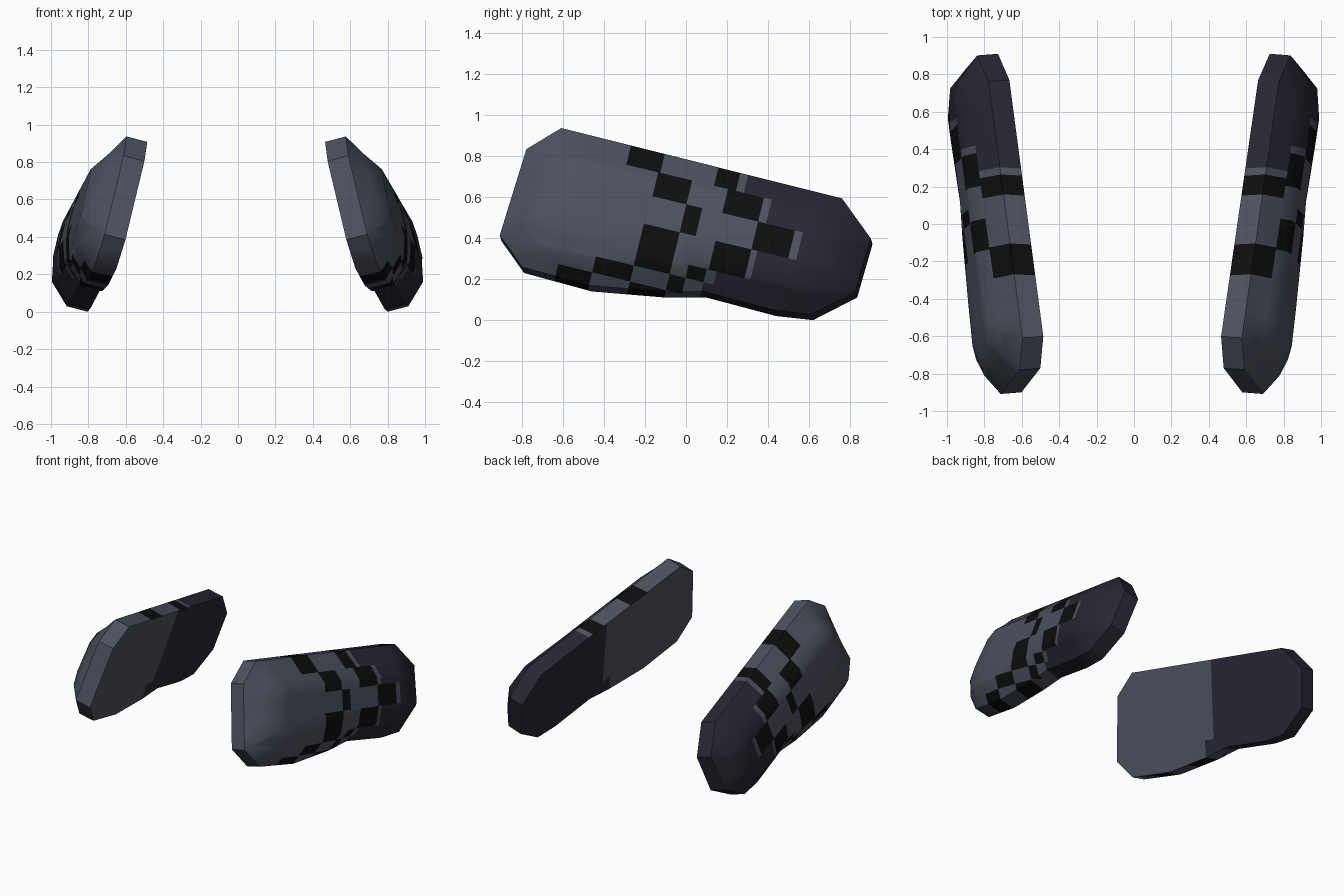
import bpy, bmesh, math
from mathutils import Vector

if "Cube" in bpy.data.objects:
    bpy.data.objects.remove(bpy.data.objects["Cube"])

# Inner face plane: x = A + B*y + C*z
A, B, C = 0.751, 0.079, -0.262
N = Vector((1, -B, -C)).normalized()
# Slanted pattern axes in the side view
U = Vector((0, 0.972, -0.233))
V = Vector((0, 0.233, 0.972))

# Side outline (y, z) of the inner face
OUTLINE = [(-0.60, 0.908), (-0.77, 0.805), (-0.90, 0.385), (-0.79, 0.23),
           (-0.46, 0.14), (-0.10, 0.11), (0.10, 0.11), (0.44, 0.02),
           (0.62, 0.0), (0.835, 0.11), (0.91, 0.37), (0.77, 0.565)]
SPINE = (Vector((-0.48, 0.53)), Vector((0.50, 0.32)))

# Checker rows: upper v limit, end of the grey area, black spans along u
ROWS = [(0.12, 0.04, [(-0.67, -0.50), (-0.31, -0.13)]),
        (0.20, 0.04, [(-0.50, -0.31), (-0.13, -0.05)]),
        (0.265, 0.09, [(-0.31, -0.13), (-0.05, 0.04)]),
        (0.41, 0.26, [(-0.31, -0.13), (0.05, 0.23)]),
        (0.55, 0.455, [(-0.13, -0.05), (0.23, 0.415)]),
        (0.67, 0.27, [(-0.30, -0.13), (0.05, 0.23)]),
        (9.0, 0.13, [(-0.46, -0.29), (-0.02, 0.09)])]


def material(name, color):
    m = bpy.data.materials.new(name)
    m.diffuse_color = (*color, 1)
    m.use_nodes = True
    m.node_tree.nodes["Principled BSDF"].inputs["Base Color"].default_value = m.diffuse_color
    return m


MATS = [material("slate_grey", (0.075, 0.082, 0.112)),
        material("dark_navy", (0.021, 0.019, 0.032)),
        material("black_check", (0.004, 0.004, 0.004))]


def inset(p, d):
    """Move an outline point towards the pad's spine."""
    a, b = SPINE
    t = max(0, min(1, (p - a).dot(b - a) / (b - a).length_squared))
    return p + (a.lerp(b, t) - p).normalized() * d


def place(p, h):
    return Vector((A + B * p.x + C * p.y, p.x, p.y)) + N * h


def shade_index(face):
    c = face.calc_center_median()
    u, v = c.dot(U), c.dot(V)
    if face.normal.dot(N) < -0.9:
        return 0 if u < (-0.05 if v > 0.2 else -0.13) else 1
    for top, end, spans in ROWS:
        if v < top:
            if any(a < u < b for a, b in spans):
                return 2
            return 0 if u < end else 1


def make_pad(name, mirrored):
    bm = bmesh.new()
    # Flat back, upright rim, bevel and shallow dome
    pts = [Vector(p) for p in OUTLINE]
    rings = [[place(p, 0) for p in pts],
             [place(p, 0.115) for p in pts],
             [place(inset(p, 0.11), 0.228 - 0.055 * p.y) for p in pts],
             [place(inset(p, 0.22), 0.252) for p in pts]]
    rings = [[bm.verts.new(co) for co in r] for r in rings]
    n = len(pts)
    bm.faces.new(rings[0])
    bm.faces.new(rings[-1])
    for lo, hi in zip(rings, rings[1:]):
        for i in range(n):
            j = (i + 1) % n
            bm.faces.new((lo[i], lo[j], hi[j], hi[i]))
    bmesh.ops.recalc_face_normals(bm, faces=bm.faces[:])

    # Cut the checker grid into the surface and colour each cell
    u_cuts = {e for _, end, spans in ROWS for e in [end, *sum(spans, ())]}
    cuts = [(U, k) for k in sorted(u_cuts)] + [(V, r[0]) for r in ROWS[:-1]]
    for axis, k in cuts:
        geom = bm.verts[:] + bm.edges[:] + bm.faces[:]
        bmesh.ops.bisect_plane(bm, geom=geom, dist=1e-5,
                               plane_co=axis * k, plane_no=axis)
    bm.normal_update()
    for f in bm.faces:
        f.material_index = shade_index(f)

    # Opposite side
    if mirrored:
        for v in bm.verts:
            v.co.x = -(v.co.x + 0.012 - 0.012 * v.co.y)
        bmesh.ops.reverse_faces(bm, faces=bm.faces[:])

    me = bpy.data.meshes.new(name)
    bm.to_mesh(me)
    bm.free()
    for m in MATS:
        me.materials.append(m)
    ob = bpy.data.objects.new(name, me)
    bpy.context.collection.objects.link(ob)
    bpy.ops.object.select_all(action='DESELECT')
    ob.select_set(True)
    bpy.context.view_layer.objects.active = ob
    bpy.ops.object.shade_smooth_by_angle(angle=math.radians(40))


make_pad("right_pad", False)
make_pad("left_pad", True)
